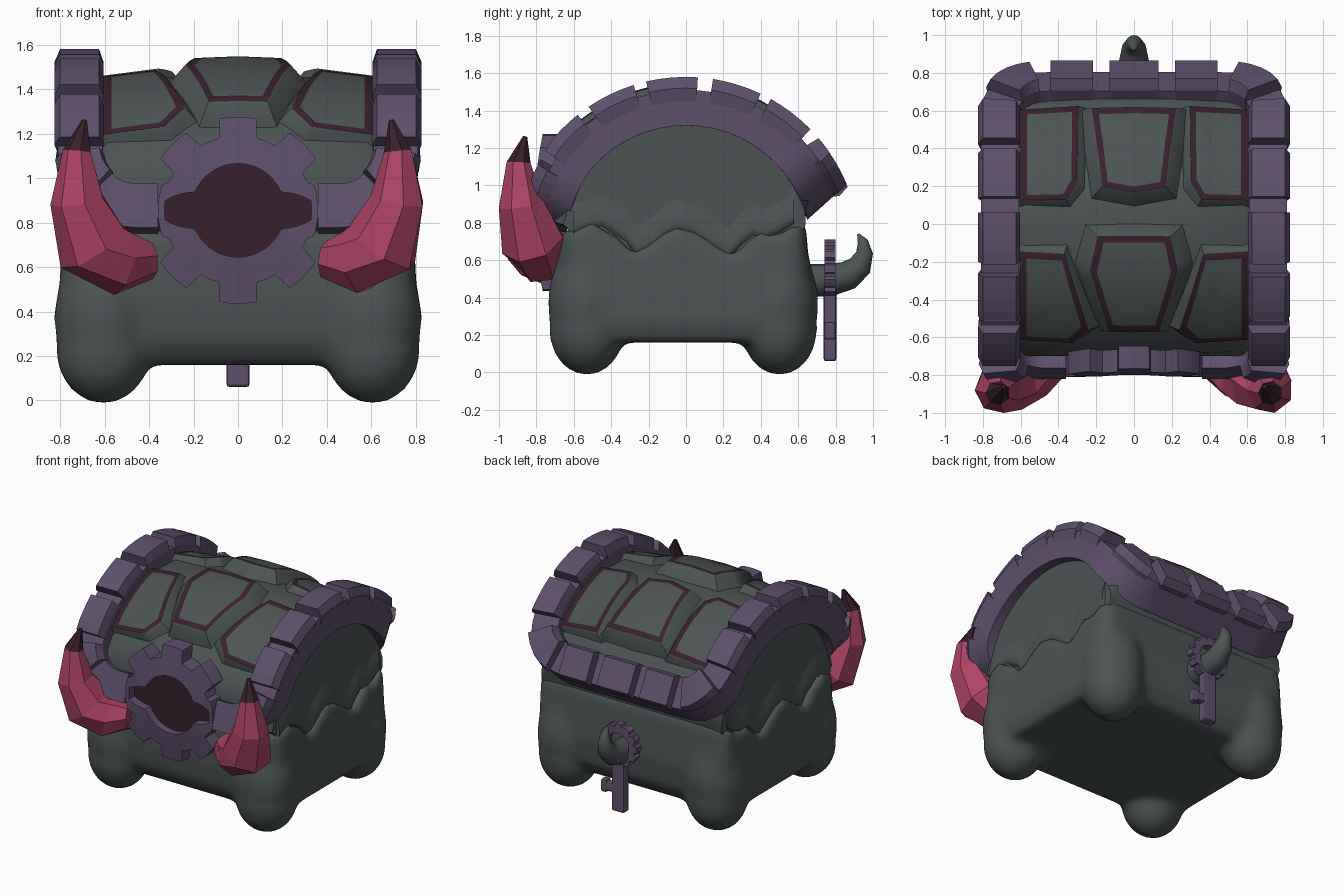
import bpy, bmesh, math
from mathutils import Vector, Matrix

if "Cube" in bpy.data.objects:
    bpy.data.objects.remove(bpy.data.objects["Cube"])

def material(name, rgb):
    m = bpy.data.materials.new(name)
    m.diffuse_color = (*rgb, 1)
    m.use_nodes = True
    m.node_tree.nodes["Principled BSDF"].inputs["Base Color"].default_value = m.diffuse_color
    return m

GREY = material("stone grey", (0.072, 0.088, 0.087))
PURPLE = material("dusty purple", (0.112, 0.080, 0.150))
PINK = material("horn pink", (0.43, 0.06, 0.135))
MAROON = material("dark maroon", (0.039, 0.0145, 0.025))

def make(name, verts, faces, mats, idx=None, angle=None):
    me = bpy.data.meshes.new(name)
    me.from_pydata([tuple(v) for v in verts], [], faces)
    for m in mats:
        me.materials.append(m)
    for p, i in zip(me.polygons, idx or []):
        p.material_index = i
    bm = bmesh.new()
    bm.from_mesh(me)
    bmesh.ops.recalc_face_normals(bm, faces=bm.faces)
    bm.to_mesh(me)
    bm.free()
    if angle:
        me.polygons.foreach_set("use_smooth", [True] * len(me.polygons))
        me.set_sharp_from_angle(angle=math.radians(angle))
    ob = bpy.data.objects.new(name, me)
    bpy.context.collection.objects.link(ob)
    return ob

def loft(rings, caps=True):
    """Verts and faces joining equal closed rings in order."""
    n = len(rings[0])
    verts = [v for r in rings for v in r]
    faces = [(k*n+i, k*n+(i+1) % n, (k+1)*n+(i+1) % n, (k+1)*n+i)
             for k in range(len(rings)-1) for i in range(n)]
    if caps:
        faces += [tuple(range(n)), tuple(range(len(verts)-n, len(verts)))]
    return verts, faces

def clamp(v, lo=0.0, hi=1.0):
    return max(lo, min(hi, v))

# Chest body: wavy-topped box with rounded corners, fused with four round legs
wave = [(-.67, .75), (-.5, .80), (-.42, .75), (-.36, .72), (-.29, .635), (-.2, .68), (-.13, .74),
        (-.05, .775), (.05, .75), (.13, .70), (.25, .62), (.33, .70), (.40, .75), (.46, .72),
        (.55, .76), (.64, .81)]
outline = [(.665, .45), (.65, .27), (.58, .16), (-.60, .16), (-.67, .27), (-.685, .45)]
rings = []
for x, lim in ((.81, .54), (.79, .61), (.74, .66), (.66, .70)):
    ring = [(x*(1-.06*max(0, z-.35)-.05*(z < .2)), clamp(y, -lim, lim), z) for y, z in wave + outline]
    rings.append(ring)
    rings.insert(0, [(-a, b, c) for a, b, c in ring])
# rings were gathered outside-in on both sides; order them by x
rings.sort(key=lambda r: r[0][0])
body = make("chest_body", *loft(rings), [GREY])
bm = bmesh.new()
bm.from_mesh(body.data)
for x in (-.605, .605):
    for y in (-.53, .50):
        for z, r, rz in ((.23, .215, .245), (.37, .222, .33), (.48, .20, .32)):
            bmesh.ops.create_uvsphere(bm, u_segments=32, v_segments=20, radius=1,
                matrix=Matrix.Translation((x, y*(.98 if z > .4 else 1), z)) @ Matrix.Diagonal((r, r*.94, rz, 1)))
bm.to_mesh(body.data)
bm.free()
rm = body.modifiers.new("fuse", 'REMESH')
rm.mode, rm.voxel_size, rm.use_smooth_shade = 'VOXEL', .025, True
sm = body.modifiers.new("soften", 'SMOOTH')
sm.factor, sm.iterations = .5, 12

# Lid: barrel vault centred on height CZ
CZ = .65
def cyl(x, phi, r):
    return Vector((x, r*math.sin(phi), CZ + r*math.cos(phi)))

rings = []
for x, r in ((-.74, .67), (-.66, .74), (-.58, .79), (-.2, .81), (.2, .81), (.58, .79), (.66, .74), (.74, .67)):
    ring = [cyl(x, math.radians(-78 + 6.5*i), r) for i in range(25)]
    for v in ring:
        v.y = clamp(v.y, -.70, .70 if v.z > .95 else .64)
    rings.append(ring + [Vector((x, .62, .76)), Vector((x, .6, .5)), Vector((x, -.6, .5)), Vector((x, -.62, .76))])
make("lid", *loft(rings), [GREY], angle=35)

# Soft lip along the wavy lower edge of each lid side
for s, tag in ((-1, "left"), (1, "right")):
    rings = [[(s*x, y*.9, z+dz) for x, dz in ((.70, -.03), (.757, -.01), (.765, .03), (.757, .08), (.735, .17))]
             for y, z in wave]
    make("lid_lip_"+tag, *loft(rings), [GREY], angle=80)

# Shell scutes: raised plates with a maroon outline
def scute(name, poly, radius, skirt):
    pts = []
    for (x0, a0), (x1, a1) in zip(poly, poly[1:] + poly[:1]):
        pts += [(x0+(x1-x0)*i/6, a0+(a1-a0)*i/6) for i in range(6)]
    cx = sum(p[0] for p in pts)/len(pts)
    ca = sum(p[1] for p in pts)/len(pts)
    hx = max(abs(p[0]-cx) for p in pts)
    ha = max(abs(math.radians(p[1]-ca)*.85) for p in pts)
    rings = []
    # inset distance in surface units; negative grows the skirt
    for inset, drop in ((-skirt, .10), (-.012, .004), (-.004, 0), (.034, 0), (.08, 0), (.12, 0)):
        ring = []
        for x, a in pts:
            xx = cx + (x-cx)*(1-inset/hx)
            aa = math.radians(ca + (a-ca)*(1-inset/ha))
            ring.append(cyl(xx, aa, radius(xx) - drop))
        rings.append(ring)
    verts, faces = loft(rings, caps=False)
    n = len(pts)
    verts.append(cyl(cx, math.radians(ca), radius(cx)))
    base = (len(rings)-1)*n
    faces += [(base+i, base+(i+1) % n, len(verts)-1) for i in range(n)]
    idx = [1 if 2*n <= f < 3*n else 0 for f in range(len(faces))]
    make(name, verts, faces, [GREY, MAROON], idx, 30)

mid = lambda x: .90 - .04*abs(x)
side = lambda x: .86 - .13*(abs(x)-.3)
scute("scute_middle_front", [(-.19, -4.5), (.19, -4.5), (.23, -16), (.13, -39), (-.13, -39), (-.23, -16)], mid, .095)
scute("scute_middle_back", [(-.22, 43), (.22, 43), (.165, 13), (0, 11), (-.165, 13)], mid, .095)
for s, tag in ((-1, "left"), (1, "right")):
    scute("scute_front_"+tag, [(s*.6, -10.5), (s*.37, -11), (s*.245, -40), (s*.33, -47), (s*.6, -48)], side, .09)
    scute("scute_back_"+tag, [(s*.6, 9), (s*.36, 9), (s*.305, 15), (s*.3, 46), (s*.6, 47)], side, .09)

# Frame path: rounded rectangle wrapped over the barrel, measured from the back centre
W, HB, HF, C = .71, .8*math.radians(62), .8*math.radians(74), .25
A, B, S = W-C, C*math.pi/2, HB+HF-2*C
def path(d):
    """Flat position (x, s) and outward direction at length d."""
    sg, d = (-1 if d < 0 else 1), abs(d)
    if d < A:
        p = (d, HB, 0, 1)
    elif d < A+B:
        t = (d-A)/C
        p = (A+C*math.sin(t), HB-C+C*math.cos(t), math.sin(t), math.cos(t))
    elif d < A+B+S:
        p = (W, HB-C-(d-A-B), 1, 0)
    elif d < A+2*B+S:
        t = (d-A-B-S)/C
        p = (A+C*math.cos(t), C-HF-C*math.sin(t), math.cos(t), -math.sin(t))
    else:
        p = (A-(d-A-2*B-S), -HF, 0, -1)
    return sg*p[0], p[1], sg*p[2], p[3]

def strip(d0, d1, steps, section):
    rings = []
    for i in range(steps+1):
        x, s, nx, ns = path(d0+(d1-d0)*i/steps)
        k = 1 - .035*clamp((-s-.7)/.3)
        flare = .09*clamp(ns)  # the underside slopes inward at the back
        rings.append([cyl(x+(o+flare*(r < .7 and o > 0))*nx, (s+(o+flare*(r < .7 and o > 0))*ns)/.8, r*k)
                      for o, r in section])
    return loft(rings)

END = A+2*B+S + .10
make("lid_frame", *strip(-END, END, 110, [(-.10, .67), (.10, .67), (.10, .86), (-.10, .86)]), [PURPLE], angle=30)

# Raised blocks along the frame: back edge, corners, then down each side
blocks = [(0, .13), (.33, .112), (.63, .10)]
blocks += [(A+B+HB-C-s, h) for s, h in ((.52, .112), (.24, .115), (-.065, .12), (-.36, .115),
                                        (-.65, .112), (-.90, .08))]
bv, bf = [], []
for d, h in blocks:
    for sg in ((1, -1) if d else (1,)):
        v, f = strip(sg*d-h, sg*d+h, 4, [(-.10, .80), (.10, .80), (.116, .87), (.09, .93), (-.085, .93), (-.106, .87)])
        bf += [tuple(i+len(bv) for i in q) for q in f]
        bv += v
make("frame_blocks", bv, bf, [PURPLE])

# Flat toothed ring with a shaped hole, used for the front gear and the key
def toothed_ring(name, centre, outer, root, teeth, hole, y0, y1, bow=0, flank=None, n=96):
    def ring(rad, y):
        out = []
        for i in range(n):
            t = 2*math.pi*i/n
            dz = rad(t)*math.sin(t)
            out.append((centre[0]+rad(t)*math.cos(t), y+bow*dz*dz, centre[1]+dz))
        return out
    def edge(t):
        p = 2*math.pi/teeth
        a = abs((t+p/2) % p - p/2)/p
        if flank and abs(math.sin(t)) < .36:
            return flank
        return outer if a < .255 else root
    rings = [ring(hole, y0), ring(edge, y0), ring(edge, y1), ring(hole, y1), ring(hole, y0)]
    make(name, *loft(rings, caps=False), [PURPLE], angle=25)
    return ring(hole, (y0+y1)/2)

def eye_hole(t):
    a = math.degrees(abs((t+math.pi/2) % math.pi - math.pi/2))
    return clamp(.33 - .12*(a-8)/15, .21, .33)

eye = toothed_ring("front_gear", (0, .855), .42, .335, 8, eye_hole, -.81, -.69, .25, .36)
make("gear_eye", [(x, -.745, z) for x, y, z in eye], [tuple(range(len(eye)))], [MAROON])

# Tapered tubes for horns and tail
def tube(name, pts, ref, sides, mats, tip_from=99, angle=None):
    rings = []
    for i, p in enumerate(pts):
        a, b = Vector(pts[max(0, i-1)][:3]), Vector(pts[min(len(pts)-1, i+1)][:3])
        t = (b-a).normalized()
        u = t.cross(Vector(ref)).normalized()
        w = t.cross(u)
        rings.append([Vector(p[:3]) + p[3]*(u*math.cos(2*math.pi*k/sides) + w*math.sin(2*math.pi*k/sides))
                      for k in range(sides)])
    v, f = loft(rings)
    idx = [1 if tip_from*sides <= j < len(f)-2 or (j == len(f)-1 and tip_from < 99) else 0 for j in range(len(f))]
    make(name, v, f, mats, idx, angle)

horn = [(.39, -.72, .63, .085), (.52, -.77, .62, .15), (.655, -.82, .70, .175), (.72, -.88, .90, .125),
        (.722, -.895, 1.12, .066), (.69, -.86, 1.26, .012)]
for s, tag in ((-1, "left"), (1, "right")):
    tube("horn_"+tag, [(s*x, y, z, r) for x, y, z, r in horn], (0, 1, 0), 7, [PINK, MAROON], 4)
tube("tail", [(0, .62, .49, .09), (0, .78, .495, .085), (0, .87, .52, .078), (0, .93, .57, .065),
              (0, .955, .64, .045), (0, .945, .70, .028), (0, .92, .74, .006)], (1, 0, 0), 16, [GREY], angle=60)

# Key hanging on the tail
toothed_ring("key_ring", (0, .555), .155, .135, 12, lambda t: .09, .74, .80)

def box(name, lo, hi):
    c = [(x, y, z) for x in (lo[0], hi[0]) for y in (lo[1], hi[1]) for z in (lo[2], hi[2])]
    ob = make(name, c, [(0, 1, 3, 2), (4, 5, 7, 6), (0, 1, 5, 4), (2, 3, 7, 6), (0, 2, 6, 4), (1, 3, 7, 5)], [PURPLE])
    bv = ob.modifiers.new("round", 'BEVEL')
    bv.width, bv.segments = .015, 2

box("key_stem", (-.052, .735, .06), (.052, .805, .44))
box("key_bit", (.03, .74, .19), (.13, .80, .255))
box("key_bit_tip", (.095, .74, .175), (.145, .80, .27))
